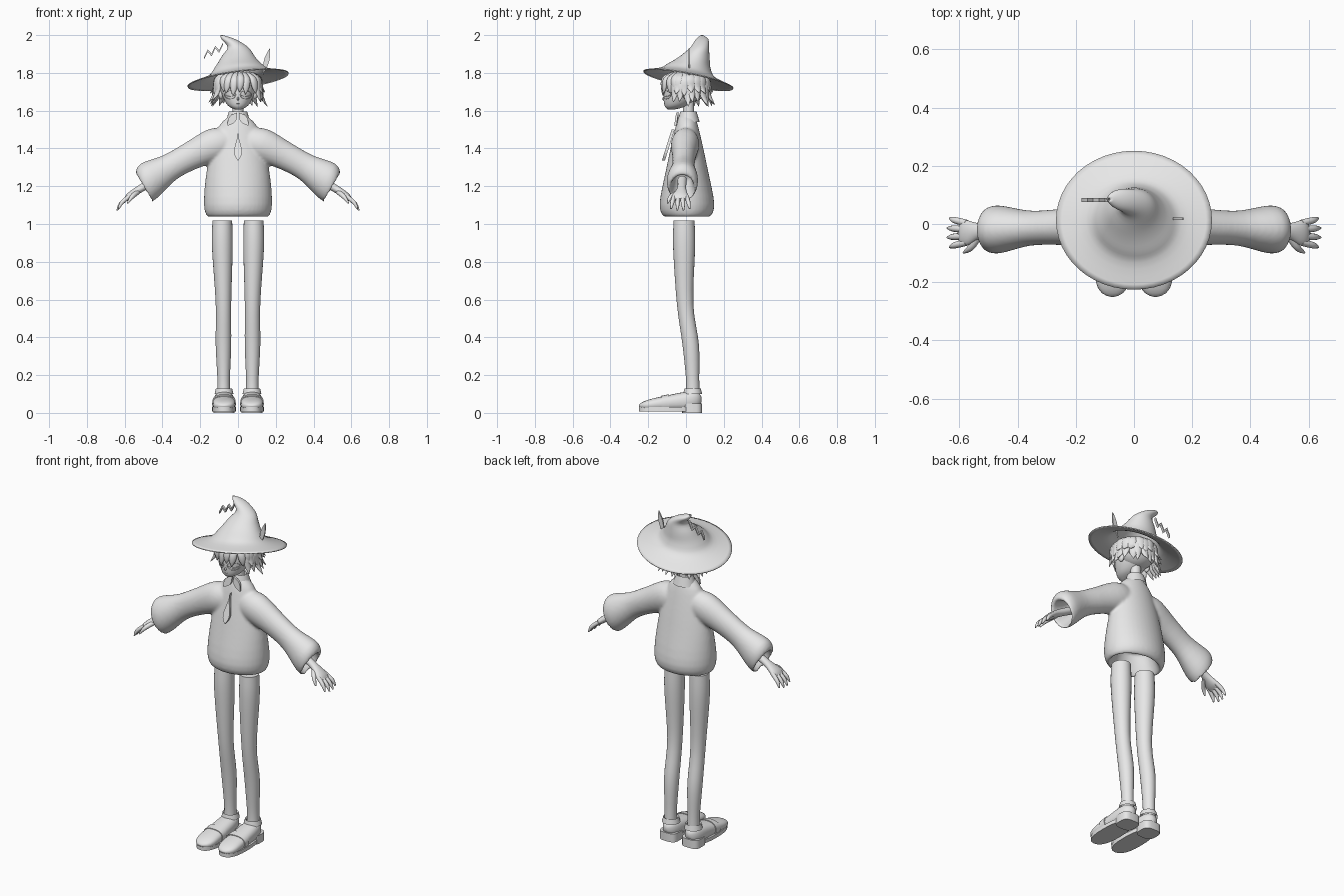
import bpy, bmesh, math, random
from mathutils import Vector, Matrix

if "Cube" in bpy.data.objects:
    bpy.data.objects.remove(bpy.data.objects["Cube"])
random.seed(4)
X, Y, Z = Matrix.Identity(3)

clay = bpy.data.materials.new("light_grey")
clay.use_nodes = True
clay.diffuse_color = (.8, .8, .8, 1)
for node in clay.node_tree.nodes:
    if node.type == 'BSDF_PRINCIPLED':
        node.inputs["Base Color"].default_value = clay.diffuse_color


def finish(name, mesh_builder, angle=50):
    bmesh.ops.recalc_face_normals(mesh_builder, faces=mesh_builder.faces)
    mesh = bpy.data.meshes.new(name)
    mesh_builder.to_mesh(mesh)
    mesh_builder.free()
    mesh.materials.append(clay)
    mesh.shade_smooth()
    mesh.set_sharp_from_angle(angle=math.radians(angle))
    part = bpy.data.objects.new(name, mesh)
    bpy.context.collection.objects.link(part)
    return part


def spline(rings, steps=4):
    """Fill in a smooth run of rings through the given ones."""
    padded = [rings[0], *rings, rings[-1]]
    result = []
    for group in zip(padded, padded[1:], padded[2:], padded[3:]):
        for t in (k / steps for k in range(steps)):
            result.append([b + t / 2 * (c - a + t * (2 * a - 5 * b + 4 * c - d + t * (3 * (b - c) + d - a)))
                           for a, b, c, d in zip(*group)])
    return result + [rings[-1]]


def add_sweep(builder, rings, across=X, up=None, sides=24, square=1, caps=True):
    """Skin elliptical rings (x, y, z, radius across, radius up)."""
    centres = [Vector(ring[:3]) for ring in rings]
    loops = []
    for i, (centre, ring) in enumerate(zip(centres, rings)):
        side, rise = across, up
        if up is None:
            ahead, behind = centres[min(i + 1, len(rings) - 1)], centres[max(i - 1, 0)]
            tangent = (ahead - behind).normalized()
            side = (across - tangent * across.dot(tangent)).normalized()
            rise = tangent.cross(side)
        loop = []
        for k in range(sides):
            angle = math.tau * k / sides
            c, s = [math.copysign(abs(q) ** square, q) for q in (math.cos(angle), math.sin(angle))]
            loop.append(builder.verts.new(centre + side * c * ring[3] + rise * s * ring[4]))
        loops.append(loop)
    for low, high in zip(loops, loops[1:]):
        for k in range(sides):
            builder.faces.new((low[k - 1], low[k], high[k], high[k - 1]))
    if caps:
        builder.faces.new(loops[0])
        builder.faces.new(loops[-1])


def sweep(name, rings, angle=50, **options):
    builder = bmesh.new()
    add_sweep(builder, rings, **options)
    return finish(name, builder, angle)


def ball(name, centre, size):
    builder = bmesh.new()
    place = Matrix.Translation(centre) @ Matrix.Diagonal((*size, 1))
    bmesh.ops.create_uvsphere(builder, u_segments=24, v_segments=14, radius=1, matrix=place)
    finish(name, builder, 180)


def plate(name, outline, thickness):
    builder = bmesh.new()
    face = builder.faces.new([builder.verts.new(point) for point in outline])
    extruded = bmesh.ops.extrude_face_region(builder, geom=[face])["geom"]
    moved = [item for item in extruded if isinstance(item, bmesh.types.BMVert)]
    bmesh.ops.translate(builder, vec=-Y * thickness, verts=moved)
    finish(name, builder, 30)


def leaf(name, base, tip, width, skew=1, thickness=.01):
    """Pointed blade from base to tip; skew moves the widest place along it."""
    base, tip = Vector(base), Vector(tip)
    side = (tip - base).cross(Y).normalized() * width
    count = 10
    edge = [(k / count, math.sin(math.pi * (k / count) ** skew)) for k in range(count + 1)]
    outline = [base.lerp(tip, t) + side * w for t, w in edge]
    outline += [base.lerp(tip, t) - side * w for t, w in reversed(edge[1:-1])]
    plate(name, outline, thickness)


# Sweater: torso and sleeves, hollow at hem and cuffs, fused into one skin
builder = bmesh.new()
torso = [(1.16, .1, .08), (1.04, .15, .11), (1.1, .18, .145), (1.3, .163, .108), (1.5, .11, .064), (1.57, .05, .042)]
add_sweep(builder, spline([(0, .005, z, wide, deep) for z, wide, deep in torso]), up=Y, sides=40)
sleeve = [(.04, 1.45, .07), (.12, 1.42, .09), (.25, 1.36, .075), (.36, 1.3, .073),
          (.47, 1.23, .1), (.495, 1.19, .078), (.4, 1.26, .05)]
for s in (-1, 1):
    add_sweep(builder, spline([(s * x, -x / 25, z, r * .83, r) for x, z, r in sleeve]),
              across=Y, up=Vector((s, 0, 1.8)).normalized(), sides=32)
sweater = finish("sweater", builder, 180)
fuse = sweater.modifiers.new("fuse", 'REMESH')
fuse.mode, fuse.voxel_size, fuse.use_smooth_shade = 'VOXEL', .008, True
soften = sweater.modifiers.new("soften", 'SMOOTH')
soften.iterations = 6

# Collar and tie
collar = [(1.54, .066), (1.595, .048), (1.59, .041), (1.54, .04)]
sweep("collar", [(0, .013, z, r, r * .9) for z, r in collar], up=Y, caps=False)
leaf("tie", (0, -.06, 1.5), (0, -.112, 1.335), .021, skew=2, thickness=.016)


def shoe_rings(centre, start, stop, grow=0, count=16):
    """Cross-sections of the shoe between two fractions from toe to heel."""
    rings = []
    for k in range(count + 1):
        t = start + (stop - start) * (1 - math.cos(math.pi * k / count)) / 2
        rounding = max(.1, math.sqrt(1 - abs(2 * t - 1) ** 5))
        half = .025 + .034 * t
        rings.append((centre, t / 3 - .25, .012 + half,
                      (.064 - .012 * t) * rounding + grow, half * rounding + grow))
    return rings


def hand(s):
    palm = [(.43, -.02, 1.235, .024, .022), (.52, -.023, 1.185, .024, .02),
            (.575, -.03, 1.147, .044, .018), (.597, -.03, 1.128, .038, .01)]
    sweep("palm", spline([(s * x, *rest) for x, *rest in palm]), across=Y)
    for i in (-1.5, -.5, .5, 1.5):
        reach = .008 if abs(i) < 1 else 0
        knuckle = Vector((s * .575, i * .022 - .03, 1.147))
        tip = Vector((s * (.632 + reach), i * .033 - .03, 1.08 - reach))
        bend = knuckle.lerp(tip, .6) + Vector((s, 0, 1)) * .006
        sweep("finger", spline([(*knuckle, .012, .012), (*bend, .011, .011), (*tip, .004, .004)]), across=Y, sides=10)
    thumb = [(.53, -.035, 1.17, .014), (.56, -.08, 1.145, .012), (.585, -.098, 1.11, .004)]
    sweep("thumb", spline([(s * x, y, z, r, r) for x, y, z, r in thumb]), across=Z, sides=10)


def eye(s):
    def on_face(x, z):
        return (x, 8 * x * x - .12, z, .002, .002)
    turns = [math.tau * k / 24 for k in range(25)]
    sweep("eye_rim", [on_face(s * .042 + .029 * math.cos(a), 1.684 + .022 * math.sin(a)) for a in turns],
          across=Y, sides=6)
    sweep("eyelid", [on_face(s * .042 + .026 * k / 4, 1.675 + k * k / 2000) for k in range(-4, 5)],
          across=Y, sides=6)


# Paired parts
leg = [(.083, -.01, 1.018, .052), (.083, -.01, .88, .055), (.077, -.005, .58, .041),
       (.077, .025, .36, .041), (.076, .035, .18, .033), (.076, .036, .09, .034)]
opening = [(.1, .05), (.13, .043), (.125, .036), (.1, .034)]
for s in (-1, 1):
    middle = s * .074
    sweep("leg", spline([(s * x, y, z, r, r * 1.06) for x, y, z, r in leg]), up=Y)
    sweep("shoe_upper", shoe_rings(middle, 0, 1), up=Z, square=.8)
    sweep("shoe_band", shoe_rings(middle, .36, .48, grow=.004, count=3), up=Z, square=.8)
    sweep("shoe_outsole", [(middle, -.1, z, .063, .15) for z in (.008, .03)], up=Y, square=.8)
    sweep("shoe_heel", [(middle, .033, z, .056, .053) for z in (0, .05)], up=Y, square=.6)
    sweep("shoe_opening", [(middle, .035, z, r, r) for z, r in opening], up=Y, caps=False)
    leaf("collar_flap", (s * .005, -.038, 1.59), (s * .055, -.05, 1.52), .02, thickness=.012)
    hand(s)
    eye(s)
    ball("ear", (s * .09, 0, 1.69), (.014, .02, .03))

# Head, neck, nose and mouth
sweep("neck", [(0, .013, z, .029, .029) for z in (1.53, 1.66)], up=Y)
face = [(-.08, 1.605, .012, .014), (-.052, 1.628, .054, .062), (-.018, 1.69, .086, .101),
        (-.004, 1.76, .09, .104), (0, 1.82, .04, .05)]
sweep("head", spline([(0, *ring) for ring in face]), angle=80, up=Y, sides=32)
ball("nose", (0, -.118, 1.663), (.006, .009, .009))
ball("mouth", (0, -.113, 1.638), (.014, .004, .002))

# Hair: a cap with rows of tapered, flicked locks
ball("hair_cap", (0, .018, 1.735), (.108, .102, .09))


def lock(degrees, length, flare, width):
    turn = Matrix.Rotation(math.radians(degrees), 3, 'Z')
    out, side = turn @ -Y, turn @ X
    sway = random.uniform(-.015, .015)
    rings = []
    for drop, reach, fullness in ((0, .075, .5), (.3, .115, 1), (.7, .123, .8), (1, .12 + flare, .08)):
        point = out * reach + side * sway * drop + Z * (1.8 - length * drop)
        rings.append((*point, width * fullness, fullness / 75))
    sweep("hair_lock", spline(rings, 3), angle=70, across=side, sides=10)


def hair_row(count, spread, facing, length, flare, width):
    for i in range(count):
        degrees = facing + spread * (i / (count - 1) - .5)
        lock(degrees, length * random.uniform(.9, 1.1), flare * random.uniform(.4, 1.2), width)


hair_row(17, 236, 180, length=.163, flare=.035, width=.026)
hair_row(14, 220, 180, length=.11, flare=.028, width=.03)
hair_row(8, 116, 0, length=.11, flare=.007, width=.022)

# Hat: drooping, tilted brim and a crown that bends towards its tip
hat_line = [(0, .013, 1.768, .268), (0, .013, 1.8, .165), (0, .02, 1.84, .124), (0, .045, 1.885, .09),
            (0, .072, 1.935, .055), (-.05, .085, 1.978, .037), (-.088, .085, 2, .006)]
hat = sweep("hat", spline([(x, y, z, r, r * .89) for x, y, z, r in hat_line]), angle=70, up=Y, sides=48, caps=False)
for vertex in hat.data.vertices:
    spot = vertex.co
    tilt = max(0, min(1, (1.9 - spot.z) * 12))
    spot.z += tilt * (.13 * spot.x - .19 * spot.y)
felt = hat.modifiers.new("felt", 'SOLIDIFY')
felt.thickness = .006

# Zigzag charm hanging from the hat tip
zigzag = [Vector((-.08 - .02 * k, .09, 1.945 - .009 * k + .016 * (-1) ** k)) for k in range(6)]
plate("zigzag_charm", zigzag + [point - Z * .014 for point in reversed(zigzag)], .014)

# Feather tucked beside the crown
leaf("feather", (.135, .022, 1.8), (.168, .022, 1.93), .014, thickness=.008)
sweep("feather_quill", [(.13, .018, 1.79, .004, .004), (.166, .018, 1.925, .002, .002)], across=Y, sides=8)
